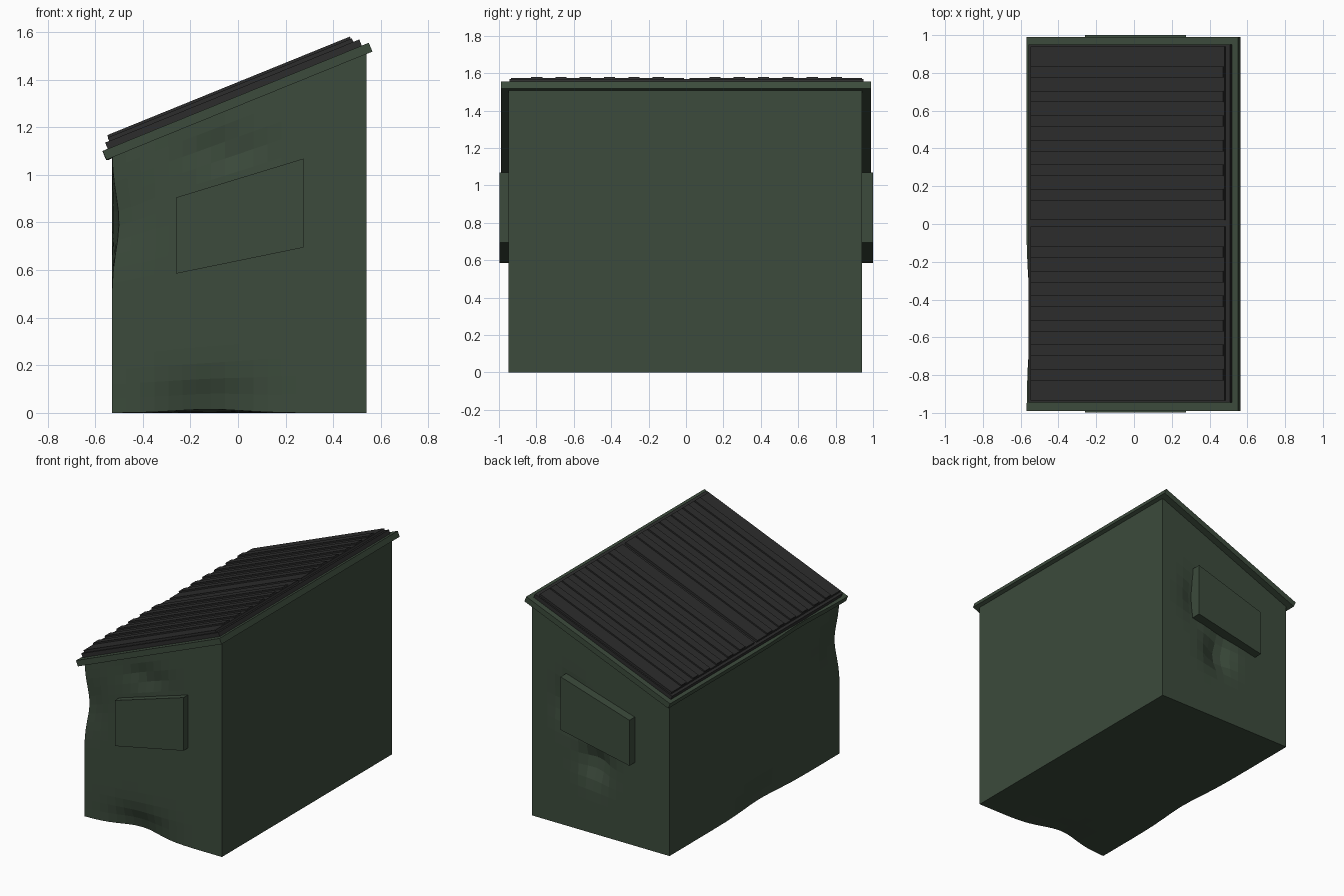
import bpy, bmesh, math
from mathutils import Vector, Matrix

if "Cube" in bpy.data.objects:
    bpy.data.objects.remove(bpy.data.objects["Cube"])

TILT = math.atan2(0.455, 1.12)
SLOPE = math.tan(TILT)
ROOF = Matrix.Translation((-0.01, 0, 1.3275)) @ Matrix.Rotation(-TILT, 4, 'Y')


def material(name, rgb):
    m = bpy.data.materials.new(name)
    m.diffuse_color = (*rgb, 1)
    m.use_nodes = True
    m.node_tree.nodes["Principled BSDF"].inputs["Base Color"].default_value = m.diffuse_color
    return m


GREEN = material("green_paint", (0.045, 0.07, 0.045))
BLACK = material("black_plastic", (0.025, 0.025, 0.025))

# Dents: centre, push, radii along x, y, z
DENTS = [
    ((-0.12, -0.95, 0.00), (0, 0.055, 0.015), (0.20, 0.2, 0.12)),
    ((-0.05, -0.95, 1.10), (0, 0.02, 0), (0.15, 0.1, 0.06)),
    ((-0.53, -0.95, 0.80), (0.03, 0.015, 0), (0.15, 0.18, 0.16)),
    ((-0.53, -0.10, 0.00), (0.025, 0, 0), (0.1, 0.25, 0.15)),
    ((-0.57, -0.50, 1.10), (0.02, 0, 0), (0.06, 0.25, 0.06)),
    ((0.05, 0.94, 0.50), (0, -0.06, 0), (0.10, 0.1, 0.11)),
    ((0.25, 0.94, 0.85), (0, -0.03, 0), (0.09, 0.15, 0.13)),
]


def block(name, x, y, z, mat, shape=None, cuts=0, matrix=None, dented=False):
    """Box between the given ranges, optionally reshaped, placed and dented."""
    bm = bmesh.new()
    bmesh.ops.create_cube(bm, size=1)
    if cuts:
        bmesh.ops.subdivide_edges(bm, edges=bm.edges[:], cuts=cuts, use_grid_fill=True)
    for v in bm.verts:
        t = v.co + Vector((0.5, 0.5, 0.5))
        v.co = [r[0] + (r[1] - r[0]) * k for r, k in zip((x, y, z), t)]
        if shape:
            v.co.z = shape(v.co.x, v.co.z)
        if matrix:
            v.co = matrix @ v.co
    if dented:
        for v in bm.verts:
            push = Vector()
            for c, d, r in DENTS:
                q = sum(((v.co[i] - c[i]) / r[i]) ** 2 for i in range(3))
                push += Vector(d) * math.exp(-q)
            v.co += push
            v.co.z = max(v.co.z, 0)
    me = bpy.data.meshes.new(name)
    bm.to_mesh(me)
    bm.free()
    me.materials.append(mat)
    ob = bpy.data.objects.new(name, me)
    bpy.context.collection.objects.link(ob)
    return ob


# Bin body with sloping top
block("bin_body", (-0.53, 0.54), (-0.95, 0.94), (0, 1), GREEN,
      shape=lambda x, z: z * (1.30 + SLOPE * (x + 0.01)), cuts=17, dented=True)

# Rim around the top
block("rim", (-0.604, 0.604), (-0.99, 0.99), (-0.04, 0), GREEN,
      cuts=17, matrix=ROOF, dented=True)

# Slanted fork pockets on the front and back
for name, y in (("front_pocket", (-0.998, -0.85)), ("back_pocket", (0.85, 1.0))):
    block(name, (-0.26, 0.275), y, (0, 1), GREEN,
          shape=lambda x, z: 0.585 + 0.205 * (x + 0.26)
          + z * (0.32 + 0.10 * (x + 0.26)))

# Lid base, two raised lid panels and their ribs
block("lid_base", (-0.58, 0.572), (-0.945, 0.95), (-0.01, 0.028), BLACK, matrix=ROOF)
for side, y0, y1 in (("front", -0.935, -0.012), ("back", 0.02, 0.94)):
    block(side + "_lid", (-0.562, 0.545), (y0, y1), (0.02, 0.044), BLACK, matrix=ROOF)
    mid = (y0 + y1) / 2
    for i in range(6):
        c = mid + (i - 2.5) * 0.13
        block(f"{side}_lid_rib_{i + 1}", (-0.56, 0.54), (c - 0.03, c + 0.03),
              (0.04, 0.054), BLACK, matrix=ROOF)
